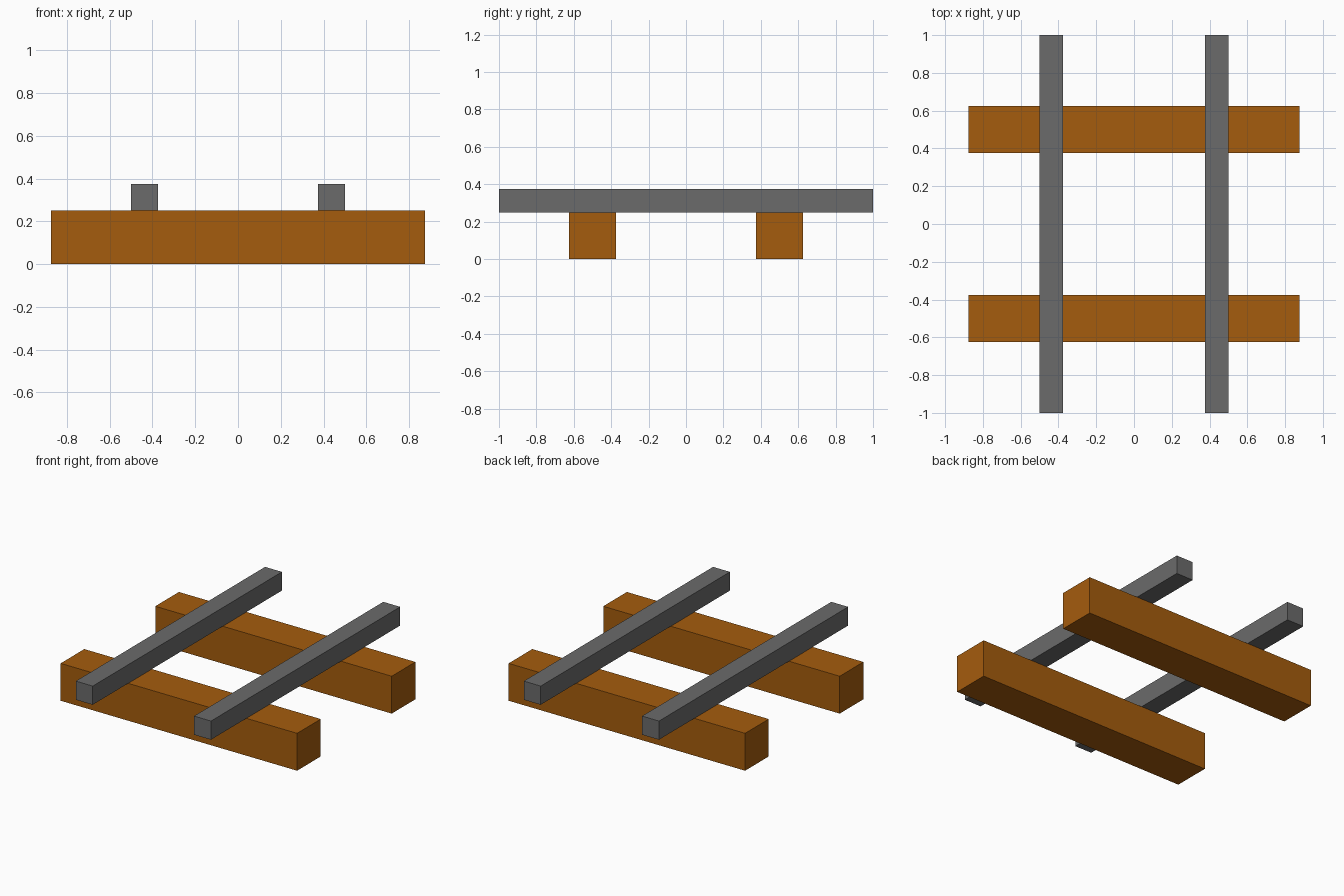
import bpy

if "Cube" in bpy.data.objects:
    bpy.data.objects.remove(bpy.data.objects["Cube"])


def material(name, colour):
    mat = bpy.data.materials.new(name)
    mat.diffuse_color = (*colour, 1.0)
    mat.use_nodes = True
    mat.node_tree.nodes["Principled BSDF"].inputs["Base Color"].default_value = mat.diffuse_color
    return mat


def box(name, centre, size, mat):
    bpy.ops.mesh.primitive_cube_add(size=1, location=centre)
    ob = bpy.context.object
    ob.name = name
    ob.scale = size
    bpy.ops.object.transform_apply(location=False, rotation=False, scale=True)
    ob.data.materials.append(mat)
    return ob


wood = material("brown wood", (0.376, 0.107, 0.004))
steel = material("grey steel", (0.147, 0.147, 0.147))

# Wooden cross beams lying on the ground
for side, y in (("front", -0.5), ("back", 0.5)):
    box(f"{side}_sleeper", (0, y, 0.125), (1.75, 0.25, 0.25), wood)

# Metal rails resting on the beams
for side, x in (("left", -0.4375), ("right", 0.4375)):
    box(f"{side}_rail", (x, 0, 0.3125), (0.125, 2.0, 0.125), steel)
